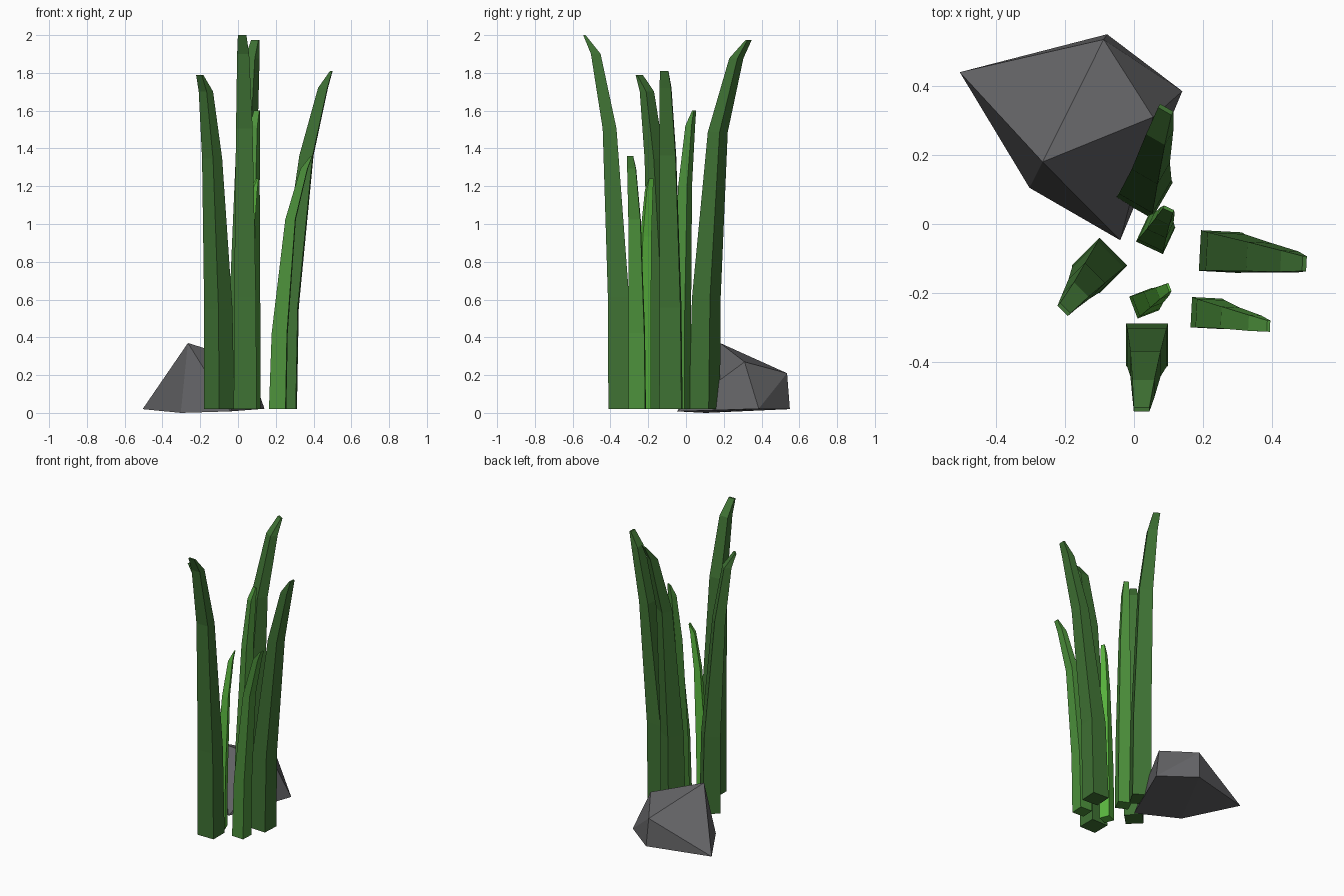
import bpy, bmesh
from math import radians, cos, sin
from mathutils import Vector

if "Cube" in bpy.data.objects:
    bpy.data.objects.remove(bpy.data.objects["Cube"])


def material(name, rgb):
    m = bpy.data.materials.new(name)
    m.diffuse_color = (*rgb, 1)
    m.use_nodes = True
    m.node_tree.nodes["Principled BSDF"].inputs["Base Color"].default_value = m.diffuse_color
    return m


DARK = material("dark green", (0.050, 0.170, 0.034))
MID = material("medium green", (0.075, 0.290, 0.045))
BRIGHT = material("bright green", (0.105, 0.480, 0.050))
STONE = material("stone grey", (0.125, 0.125, 0.132))


def finish(name, bm, mat):
    bmesh.ops.recalc_face_normals(bm, faces=bm.faces)
    me = bpy.data.meshes.new(name)
    bm.to_mesh(me)
    bm.free()
    me.materials.append(mat)
    ob = bpy.data.objects.new(name, me)
    bpy.context.collection.objects.link(ob)
    return ob


# fraction of height, thickness and width of each ring of a blade
HEIGHTS = (0, 0.30, 0.75, 0.95, 1)
THICK = (1, 0.92, 0.60, 0.42, 0.10)
WIDE = (1, 0.94, 0.72, 0.52, 0.37)


def blade(name, base, tip, top, size, angle, bend, mat):
    """Four-sided stalk that tapers and curves from base to tip."""
    a = radians(angle)
    u, v = Vector((cos(a), sin(a), 0)), Vector((-sin(a), cos(a), 0))
    p0, p1 = Vector((*base, 0.02)), Vector((*tip, top))
    bm = bmesh.new()
    rings = []
    for h, t, w, b in zip(HEIGHTS, THICK, WIDE, (0, *bend, 1)):
        c = p0.lerp(p1, b)
        c.z = p0.z + (top - p0.z) * h
        rings.append([bm.verts.new(c + u * (i * t * size / 2) + v * (j * w * size / 2))
                      for i, j in ((-1, -1), (1, -1), (1, 1), (-1, 1))])
    for lo, hi in zip(rings, rings[1:]):
        for k in range(4):
            n = (k + 1) % 4
            bm.faces.new((lo[k], lo[n], hi[n], hi[k]))
    bm.faces.new(rings[0][::-1])
    bm.faces.new(rings[-1])
    finish(name, bm, mat)


# large, medium and small blades
blade("front_blade", (0.038, -0.35), (0.022, -0.538), 2.00, 0.122, -90, (0.04, 0.29, 0.68), DARK)
blade("back_blade", (0.03, 0.098), (0.092, 0.332), 1.975, 0.120, 60, (0.04, 0.30, 0.72), DARK)
blade("left_blade", (-0.10, -0.12), (-0.203, -0.248), 1.79, 0.114, 225, (0.04, 0.36, 0.68), DARK)
blade("right_blade", (0.25, -0.08), (0.494, -0.115), 1.81, 0.118, -3, (0.06, 0.46, 0.82), DARK)
blade("right_front_blade", (0.21, -0.258), (0.39, -0.296), 1.36, 0.088, -3, (0.06, 0.38, 0.78), MID)
blade("center_blade", (0.063, -0.03), (0.10, 0.043), 1.60, 0.086, 65, (0.05, 0.35, 0.72), MID)
blade("small_blade", (0.03, -0.23), (0.101, -0.184), 1.24, 0.068, 21, (0.06, 0.38, 0.74), BRIGHT)

# faceted rock: convex hull of a few corners
bm = bmesh.new()
for p in ((-0.505, 0.44, 0.02), (-0.088, 0.535, 0.21), (-0.078, 0.55, 0.02),
          (0.14, 0.385, 0.022), (0.055, 0.31, 0.27), (-0.265, 0.18, 0.37),
          (-0.303, 0.105, 0.0), (-0.04, -0.047, 0.008)):
    bm.verts.new(p)
bmesh.ops.convex_hull(bm, input=bm.verts)
finish("rock", bm, STONE)
